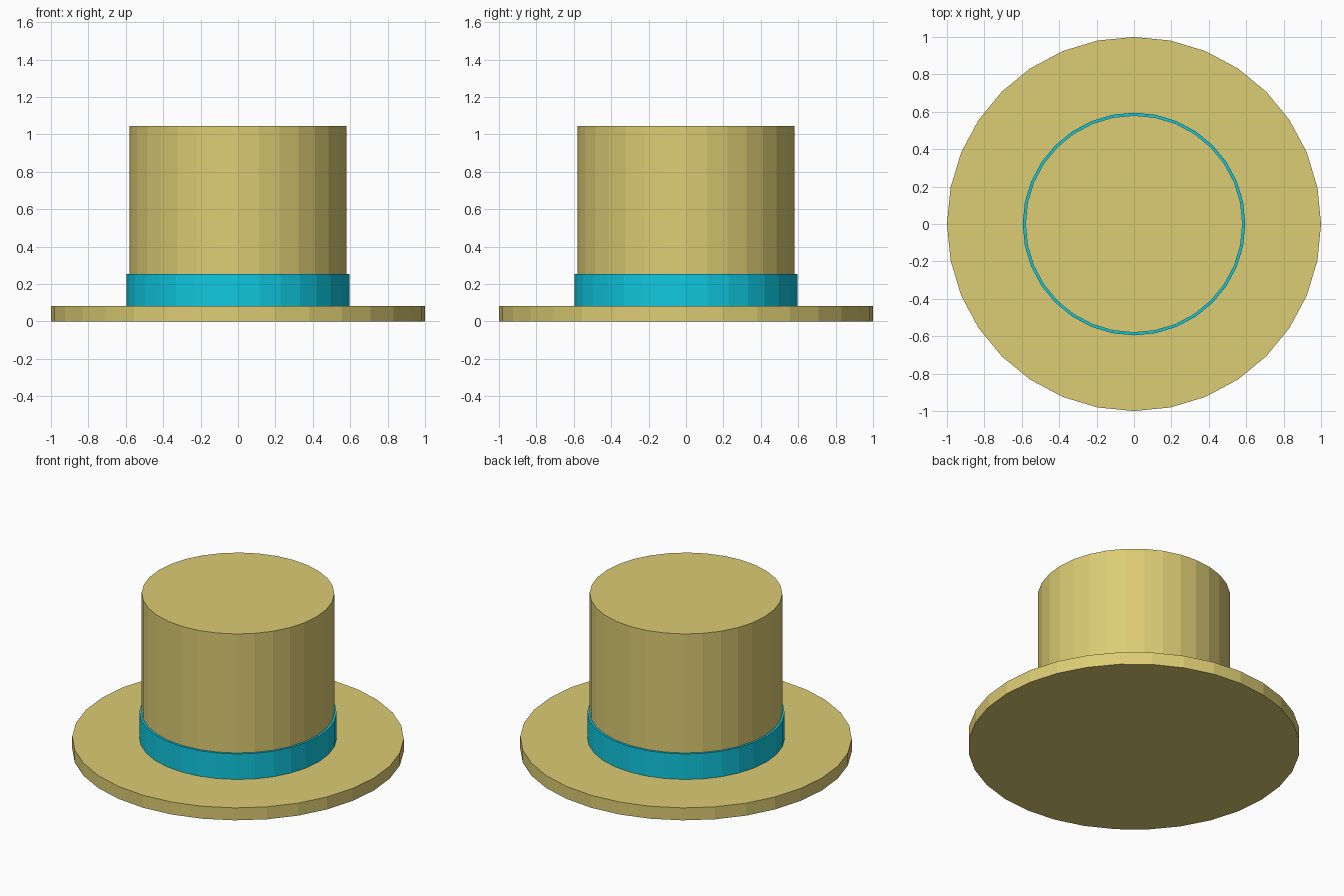
import bpy

if "Cube" in bpy.data.objects:
    bpy.data.objects.remove(bpy.data.objects["Cube"])


def material(name, rgb):
    m = bpy.data.materials.new(name)
    m.diffuse_color = (*rgb, 1.0)
    m.use_nodes = True
    m.node_tree.nodes["Principled BSDF"].inputs["Base Color"].default_value = m.diffuse_color
    return m


straw = material("straw", (0.716, 0.604, 0.175))
teal = material("teal", (0.005, 0.578, 0.745))


def disc(name, radius, z0, z1, mat):
    # flat-shaded 32-sided cylinder between two heights
    bpy.ops.mesh.primitive_cylinder_add(
        vertices=32, radius=radius, depth=z1 - z0, location=(0, 0, (z0 + z1) / 2))
    ob = bpy.context.object
    ob.name = name
    ob.data.materials.append(mat)


# wide brim, tall crown and the ribbon around its base
disc("brim", 1.0, 0.0, 0.083, straw)
disc("crown", 0.581, 0.083, 1.045, straw)
disc("hat_band", 0.595, 0.083, 0.253, teal)
